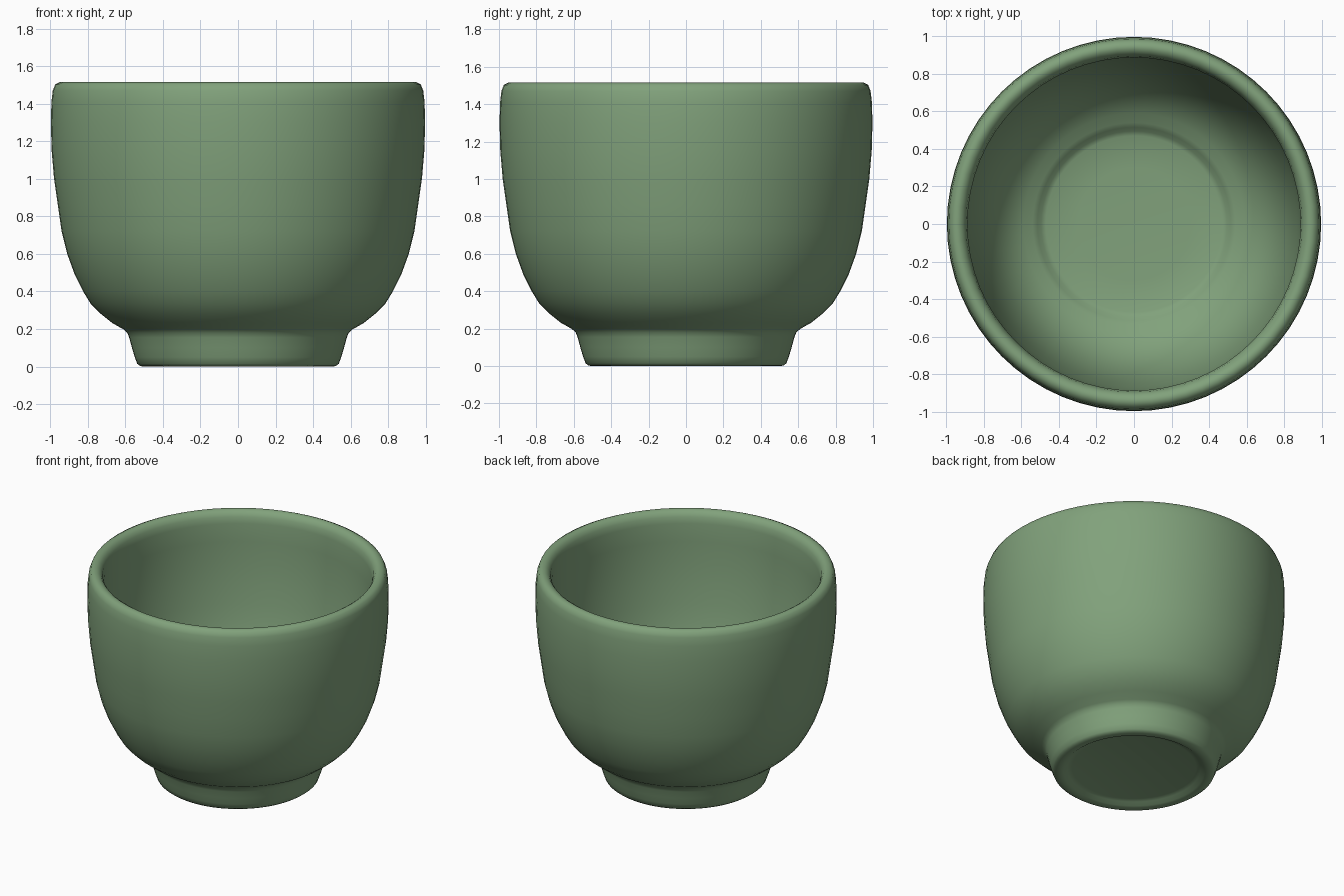
import bpy, bmesh, math

SEGMENTS = 64

glaze = bpy.data.materials.new("sage_green_glaze")
glaze.diffuse_color = (0.22, 0.36, 0.20, 1.0)

# Cup cross-section (radius, height): underside, foot, outer wall, rim, inner wall, floor
profile = [
    (0, 0.03), (0.41, 0.03), (0.44, 0.022), (0.465, 0.005), (0.49, 0.0),
    (0.52, 0.002), (0.537, 0.015), (0.55, 0.05), (0.565, 0.10), (0.58, 0.155),
    (0.59, 0.18), (0.61, 0.198), (0.67, 0.232), (0.73, 0.28), (0.785, 0.335),
    (0.825, 0.40), (0.87, 0.49), (0.91, 0.60), (0.94, 0.72), (0.96, 0.86),
    (0.98, 1.00), (0.993, 1.15), (0.997, 1.30), (0.994, 1.41), (0.987, 1.47),
    (0.974, 1.503), (0.95, 1.515), (0.93, 1.513), (0.91, 1.50), (0.895, 1.475),
    (0.887, 1.43), (0.886, 1.30), (0.88, 1.15), (0.868, 1.00), (0.85, 0.86),
    (0.83, 0.73), (0.80, 0.61), (0.76, 0.50), (0.71, 0.41), (0.65, 0.34),
    (0.59, 0.295), (0.54, 0.27), (0.515, 0.255), (0.495, 0.23), (0.47, 0.22),
    (0.30, 0.21), (0, 0.21),
]

# Spin the cross-section into a closed body
bm = bmesh.new()
verts = [bm.verts.new((r, 0, z)) for r, z in profile]
edges = [bm.edges.new(pair) for pair in zip(verts, verts[1:])]
bmesh.ops.spin(bm, geom=verts + edges, cent=(0, 0, 0), axis=(0, 0, 1),
               angle=math.tau, steps=SEGMENTS, use_merge=False)
bmesh.ops.remove_doubles(bm, verts=bm.verts, dist=0.0005)
bmesh.ops.recalc_face_normals(bm, faces=bm.faces)

mesh = bpy.data.meshes.new("cup")
bm.to_mesh(mesh)
bm.free()
mesh.materials.append(glaze)
cup = bpy.data.objects.new("cup", mesh)
bpy.context.collection.objects.link(cup)

# Smooth shading
bpy.context.view_layer.objects.active = cup
cup.select_set(True)
bpy.ops.object.shade_smooth_by_angle(angle=math.radians(50))
